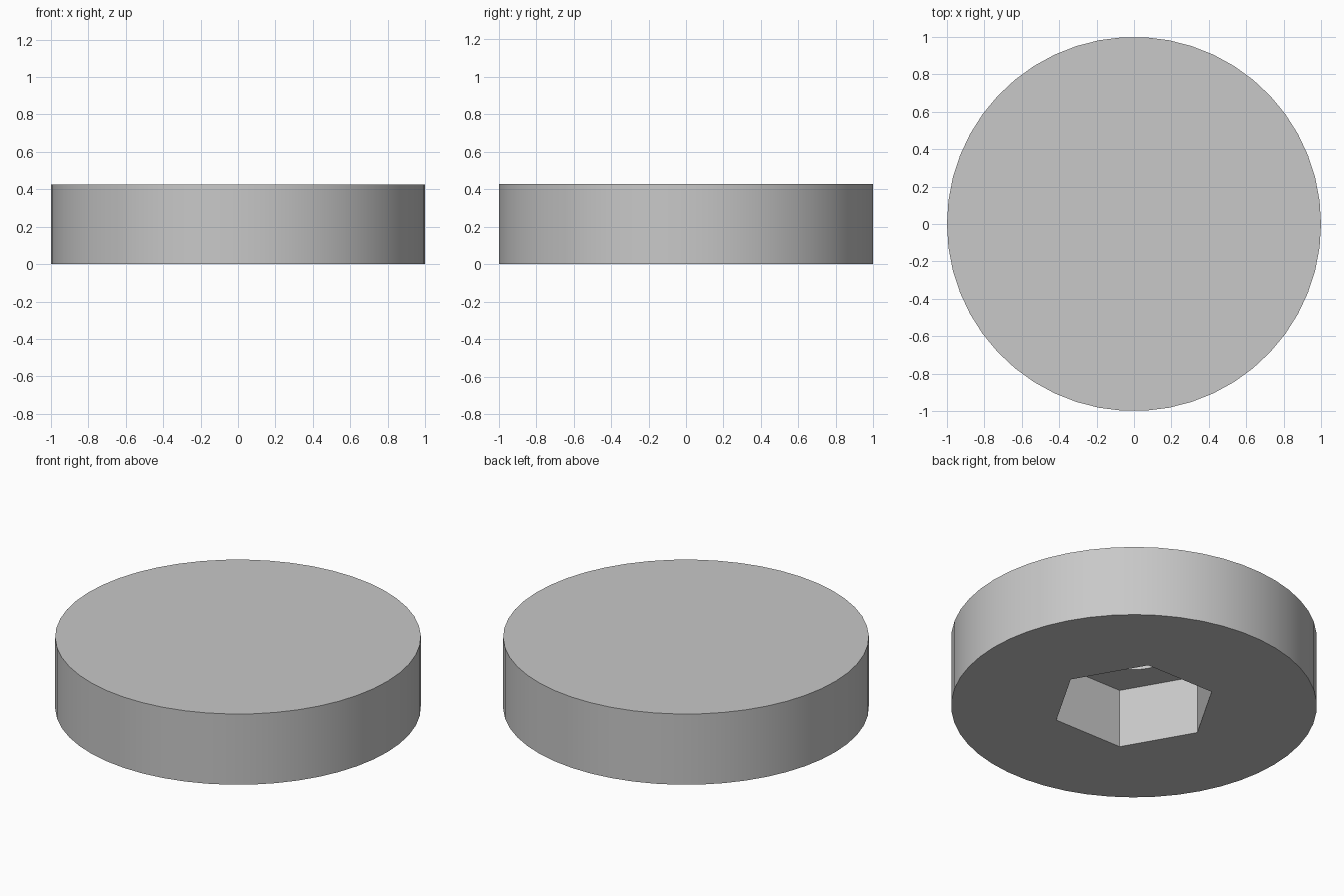
import bpy
import bmesh
from math import cos, sin, tau, radians
from mathutils import Vector

if "Cube" in bpy.data.objects:
    bpy.data.objects.remove(bpy.data.objects["Cube"], do_unlink=True)

HEIGHT = 0.427
POCKET_DEPTH = 0.355
DISC_RADIUS = 1.0
HOLE_RADIUS = 0.217
HEX_RADIUS = 0.452
SIDES = 50

bm = bmesh.new()


def ring(radius, z, sides):
    """Closed loop of edges around the z axis."""
    verts = [bm.verts.new((radius * cos(tau * i / sides), radius * sin(tau * i / sides), z))
             for i in range(sides)]
    return [bm.edges.new((verts[i - 1], verts[i])) for i in range(sides)]


def wall(lower, upper):
    bmesh.ops.bridge_loops(bm, edges=lower + upper)


def flat_ring(outer, inner, up):
    bmesh.ops.triangle_fill(bm, edges=outer + inner, use_beauty=True, normal=Vector((0, 0, up)))


# Outlines of the disc, the round hole and the hexagonal pocket
disc_bottom = ring(DISC_RADIUS, 0, SIDES)
disc_top = ring(DISC_RADIUS, HEIGHT, SIDES)
hole_top = ring(HOLE_RADIUS, HEIGHT, SIDES)
hole_bottom = ring(HOLE_RADIUS, POCKET_DEPTH, SIDES)
hex_top = ring(HEX_RADIUS, POCKET_DEPTH, 6)
hex_bottom = ring(HEX_RADIUS, 0, 6)

# Walls
wall(disc_bottom, disc_top)
wall(hole_bottom, hole_top)
wall(hex_bottom, hex_top)

# Top face, pocket ceiling and underside
wall(disc_top, hole_top)
flat_ring(hex_top, hole_bottom, -1)
flat_ring(disc_bottom, hex_bottom, -1)

bmesh.ops.recalc_face_normals(bm, faces=bm.faces[:])
mesh = bpy.data.meshes.new("disc_with_hex_pocket")
bm.to_mesh(mesh)
bm.free()

disc = bpy.data.objects.new("disc_with_hex_pocket", mesh)
bpy.context.collection.objects.link(disc)

# Plain grey material
grey = bpy.data.materials.new("light_grey")
grey.use_nodes = True
color = (0.58, 0.58, 0.58, 1)
grey.diffuse_color = color
grey.node_tree.nodes["Principled BSDF"].inputs["Base Color"].default_value = color
mesh.materials.append(grey)

# Smooth round walls, sharp rims and pocket corners
bpy.ops.object.select_all(action="DESELECT")
disc.select_set(True)
bpy.context.view_layer.objects.active = disc
bpy.ops.object.shade_smooth_by_angle(angle=radians(30))
